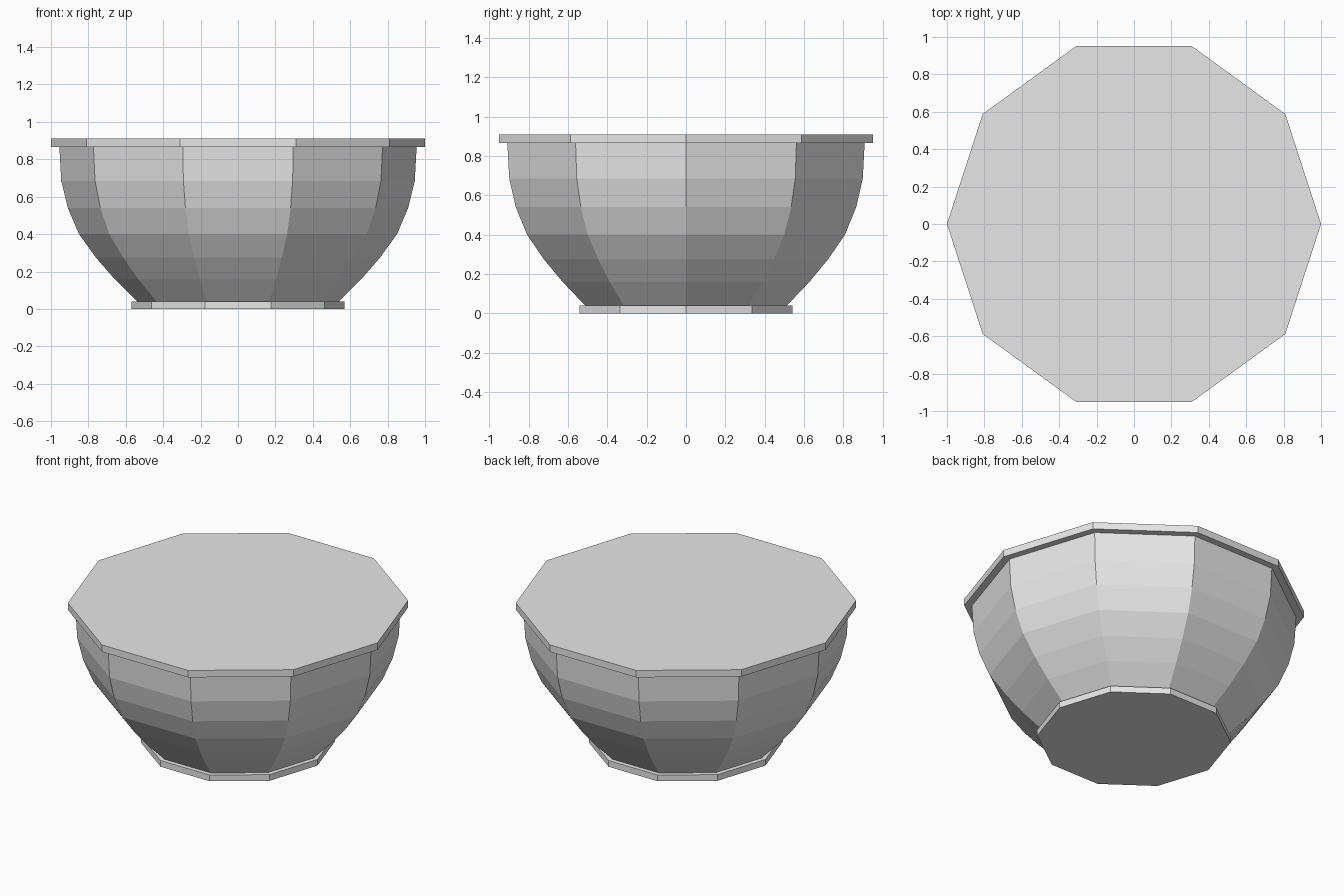
import bpy
import bmesh
from math import cos, sin, tau

SIDES = 10

cube = bpy.data.objects.get("Cube")
if cube:
    bpy.data.objects.remove(cube, do_unlink=True)

grey = bpy.data.materials.new("light_grey")
grey.use_nodes = True
grey.diffuse_color = (0.8, 0.8, 0.8, 1)
grey.node_tree.nodes["Principled BSDF"].inputs["Base Color"].default_value = (0.8, 0.8, 0.8, 1)


def lathe(name, profile):
    """Closed ten-sided solid from (radius, height) points, bottom to top."""
    bm = bmesh.new()
    rings = [[bm.verts.new((r * cos(tau * i / SIDES), r * sin(tau * i / SIDES), z))
              for i in range(SIDES)] for r, z in profile]
    for low, high in zip(rings, rings[1:]):
        for i in range(SIDES):
            j = (i + 1) % SIDES
            bm.faces.new((low[i], low[j], high[j], high[i]))
    bm.faces.new(rings[0][::-1])
    bm.faces.new(rings[-1])
    mesh = bpy.data.meshes.new(name)
    bm.to_mesh(mesh)
    bm.free()
    mesh.materials.append(grey)
    obj = bpy.data.objects.new(name, mesh)
    bpy.context.collection.objects.link(obj)
    return obj


# Foot ring, curved bowl wall and closed rim slab
lathe("foot", [(0.57, 0), (0.57, 0.04)])
lathe("bowl", [(0.54, 0.04), (0.66, 0.16), (0.76, 0.275), (0.85, 0.40),
               (0.91, 0.54), (0.945, 0.685), (0.955, 0.865)])
lathe("rim", [(1.0, 0.865), (1.0, 0.91)])
